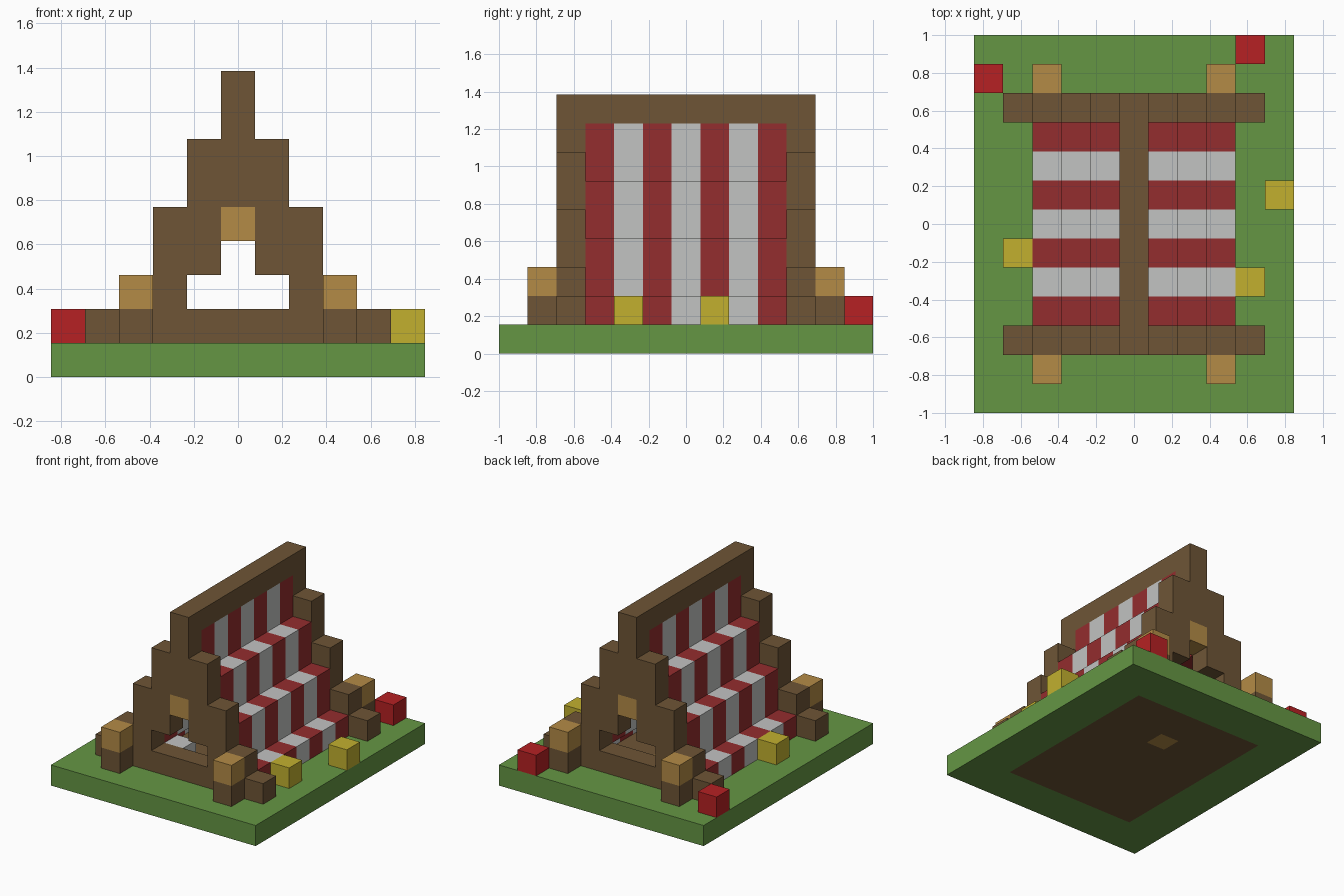
import bpy, bmesh, math
from mathutils import Vector

if "Cube" in bpy.data.objects:
    bpy.data.objects.remove(bpy.data.objects["Cube"])

U = 2 / 13  # block size


def material(name, rgb):
    lin = [((c / 255 + 0.055) / 1.055) ** 2.4 for c in rgb]
    m = bpy.data.materials.new(name)
    m.use_nodes = True
    m.diffuse_color = (*lin, 1)
    m.node_tree.nodes["Principled BSDF"].inputs["Base Color"].default_value = (*lin, 1)
    return m


grass = material("grass green", (101, 150, 68))
wood = material("dark wood", (110, 85, 54))
tan = material("light wood", (180, 139, 70))
cloth_red = material("cloth red", (148, 45, 46))
cloth_white = material("cloth white", (194, 195, 194))
petal_red = material("petal red", (182, 33, 35))
petal_yellow = material("petal yellow", (194, 176, 47))


def block(xs, ys, zs):
    """All block cells in inclusive index ranges."""
    return {(x, y, z) for x in range(xs[0], xs[1] + 1)
            for y in range(ys[0], ys[1] + 1) for z in range(zs[0], zs[1] + 1)}


def one(x, y, z):
    return {(x, y, z)}


parts = []  # name, cells, materials, rule picking the material from a cell


def part(name, cells, mats, rule=lambda c: 0):
    parts.append((name, cells, mats, rule))


def stripe(c):
    return (c[1] + 3) % 2


# Ground slab with wooden floor let into it
hearth = one(0, 2, 0)
floor = block((-3, 3), (-4, 4), (0, 0)) - hearth
part("hearth", hearth, [tan])
part("floor", floor, [wood])
part("ground", block((-5, 5), (-6, 6), (0, 0)) - floor - hearth, [grass])

# Stepped end walls with a doorway and a light block above it
for name, side in (("front", -1), ("back", 1)):
    y = 4 * side
    wall = set()
    for half, top in ((4, 1), (3, 2), (2, 4), (1, 6), (0, 8)):
        wall |= block((-half, half), (y, y), (1, top))
    lamp = one(0, y, 4)
    wall -= block((-1, 1), (y, y), (2, 2)) | one(0, y, 3) | lamp
    part(name + "_wall", wall, [wood])
    part(name + "_door_lintel", lamp, [tan])
    for tag, x in (("left", 3), ("right", -3)):
        part(f"{name}_{tag}_post", one(x, 5 * side, 1), [wood])
        part(f"{name}_{tag}_post_cap", one(x, 5 * side, 2), [tan])

# Striped cloth roof in steps, under a ridge beam
roof = block((0, 0), (-3, 3), (6, 7))
for s in (-1, 1):
    for x, low, high in ((3, 1, 1), (2, 2, 3), (1, 4, 5)):
        roof |= block((s * x, s * x), (-3, 3), (low, high))
part("cloth_roof", roof, [cloth_red, cloth_white], stripe)
part("ridge_beam", block((0, 0), (-3, 3), (8, 8)), [wood])
part("pillow", one(-1, -3, 1), [cloth_white])

# Flowers
for i, (x, y) in enumerate(((4, 6), (-5, 5))):
    part(f"red_flower_{i + 1}", one(x, y, 1), [petal_red])
for i, (x, y) in enumerate(((5, 1), (-4, -1), (4, -2))):
    part(f"yellow_flower_{i + 1}", one(x, y, 1), [petal_yellow])

solid = set().union(*(p[1] for p in parts))


def build(name, cells, mats, rule):
    """Mesh the open faces of the cells and merge flat areas."""
    bm = bmesh.new()
    for c in sorted(cells):
        centre = Vector((c[0], c[1], c[2] + 0.5))
        for axis in range(3):
            for sign in (-1, 1):
                n = Vector((0, 0, 0))
                n[axis] = sign
                if tuple(int(a + b) for a, b in zip(c, n)) in solid:
                    continue
                a = Vector((0, 0, 0))
                a[(axis + 1) % 3] = 1
                b = n.cross(a)
                corners = (a + b, b - a, -a - b, a - b)
                f = bm.faces.new([bm.verts.new((centre + (n + k) / 2) * U) for k in corners])
                f.material_index = rule(c)
    bmesh.ops.remove_doubles(bm, verts=bm.verts, dist=U / 100)
    bmesh.ops.dissolve_limit(bm, angle_limit=math.radians(1), verts=bm.verts,
                             edges=bm.edges, delimit={"MATERIAL"})
    mesh = bpy.data.meshes.new(name)
    bm.to_mesh(mesh)
    bm.free()
    for m in mats:
        mesh.materials.append(m)
    bpy.context.scene.collection.objects.link(bpy.data.objects.new(name, mesh))


for p in parts:
    build(*p)
